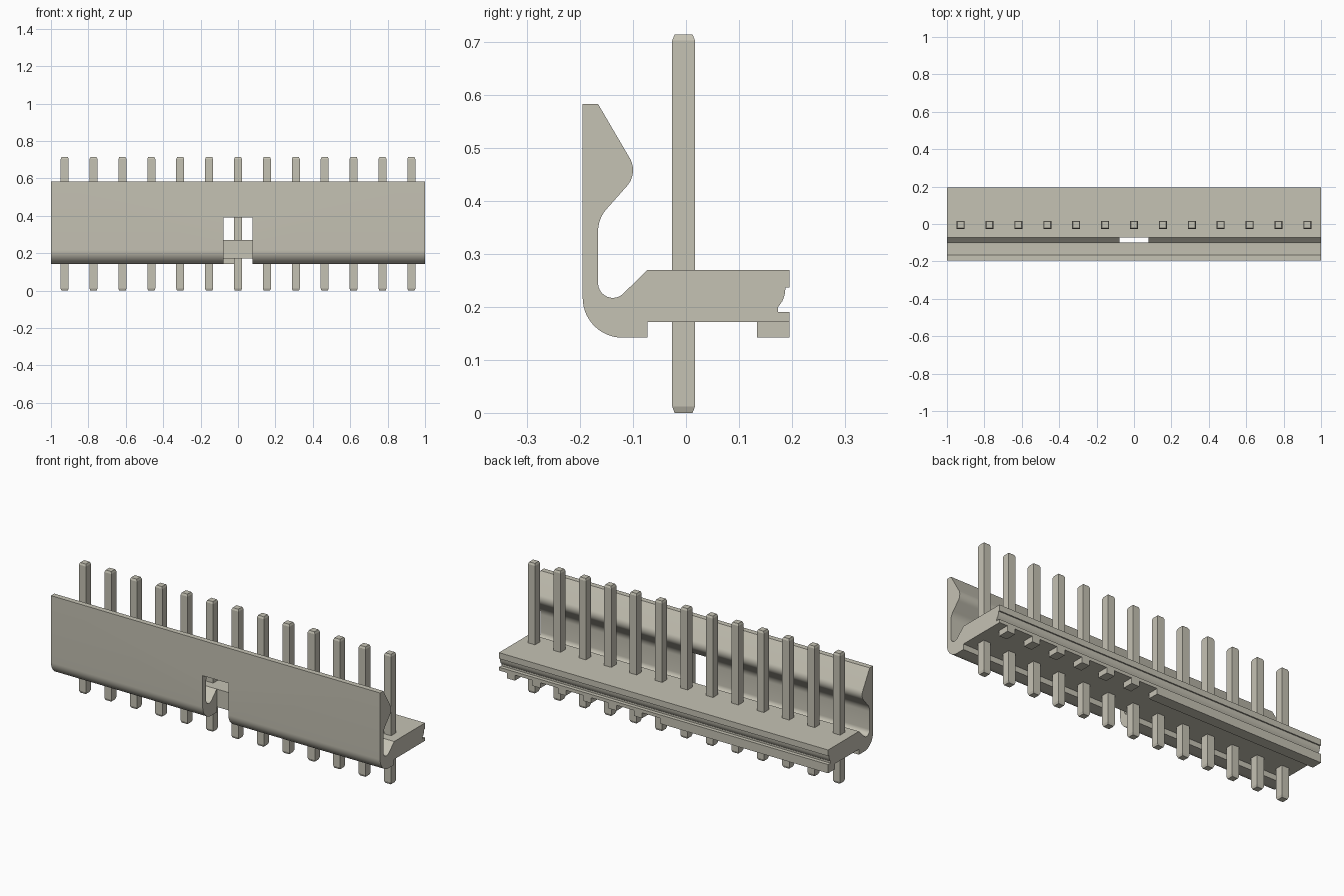
import bpy, bmesh, math

cube = bpy.data.objects.get("Cube")
if cube:
    bpy.data.objects.remove(cube, do_unlink=True)

PITCH = 0.1545
PIN_Y = -0.0045

mat = bpy.data.materials.new("warm grey")
mat.use_nodes = True
colour = (0.56, 0.54, 0.455, 1)
mat.diffuse_color = colour
bsdf = next(n for n in mat.node_tree.nodes if n.type == 'BSDF_PRINCIPLED')
bsdf.inputs["Base Color"].default_value = colour


def arc(cy, cz, r, a0, a1, n=10):
    """Points of a circular arc in the y-z plane, angles in degrees."""
    angles = [math.radians(a0 + (a1 - a0) * i / n) for i in range(n + 1)]
    return [(cy + r * math.cos(a), cz + r * math.sin(a)) for a in angles]


def finish(name, bm):
    bmesh.ops.recalc_face_normals(bm, faces=bm.faces)
    mesh = bpy.data.meshes.new(name)
    bm.to_mesh(mesh)
    bm.free()
    mesh.materials.append(mat)
    ob = bpy.data.objects.new(name, mesh)
    bpy.context.collection.objects.link(ob)
    return ob


def loft(name, rings):
    """Closed solid through matching rings of points."""
    bm = bmesh.new()
    loops = [[bm.verts.new(p) for p in ring] for ring in rings]
    n = len(loops[0])
    for a, b in zip(loops, loops[1:]):
        for i in range(n):
            bm.faces.new((a[i], a[(i + 1) % n], b[(i + 1) % n], b[i]))
    bm.faces.new(loops[0])
    bm.faces.new(loops[-1])
    return finish(name, bm)


def extrude_x(name, profile, x0, x1):
    return loft(name, [[(x, y, z) for y, z in profile] for x in (x0, x1)])


def box(name, x0, x1, y0, y1, z0, z1):
    return extrude_x(name, [(y0, z0), (y1, z0), (y1, z1), (y0, z1)], x0, x1)


# Housing: base with rear groove and hooked latch wall, as one section
profile = [(-0.073, 0.172), (-0.073, 0.142)]
profile += arc(-0.12, 0.217, 0.075, 270, 180, 14)     # rounded front bottom
profile += [(-0.195, 0.583), (-0.166, 0.583)]         # wall top
profile += arc(-0.145, 0.458, 0.045, 31, -45)         # latch bump
profile += arc(-0.101, 0.342, 0.065, 135, 180)        # neck under the bump
profile += arc(-0.138, 0.245, 0.028, 180, 315)        # trough
profile += [(-0.073, 0.27), (0.195, 0.27), (0.195, 0.237), (0.188, 0.237)]
profile += [(0.186, 0.222), (0.182, 0.211), (0.174, 0.20)]
profile += [(0.174, 0.19), (0.195, 0.19), (0.195, 0.172)]
housing = extrude_x("housing", profile, -1, 1)

# Window through the wall and its curved foot
cutter = box("window_cutter", -0.078, 0.078, -0.3, -0.073, 0.05, 0.39)
cutter.hide_render = True
mod = housing.modifiers.new("window", 'BOOLEAN')
mod.operation = 'DIFFERENCE'
mod.solver = 'EXACT'
mod.object = cutter
bpy.ops.object.select_all(action='DESELECT')
bpy.context.view_layer.objects.active = housing
housing.select_set(True)
bpy.ops.object.modifier_apply(modifier=mod.name)
bpy.data.objects.remove(cutter, do_unlink=True)
bpy.ops.object.shade_smooth_by_angle(angle=math.radians(30))

# Rear standoffs: a long rail on one half, separate feet on the other
box("rear_rail", -1, 0.02, 0.134, 0.195, 0.142, 0.172)
for i in range(1, 7):
    x = i * PITCH
    box(f"rear_foot_{i}", x - 0.024, x + 0.024, 0.134, 0.195, 0.142, 0.172)

# Square pins with chamfered tips
for i in range(13):
    x = (i - 6) * PITCH
    rings = []
    for z, h in ((0, 0.017), (0.012, 0.0215), (0.703, 0.0215), (0.714, 0.017)):
        rings.append([(x + sx * h, PIN_Y + sy * h, z)
                      for sx, sy in ((-1, -1), (1, -1), (1, 1), (-1, 1))])
    loft(f"pin_{i + 1}", rings)
